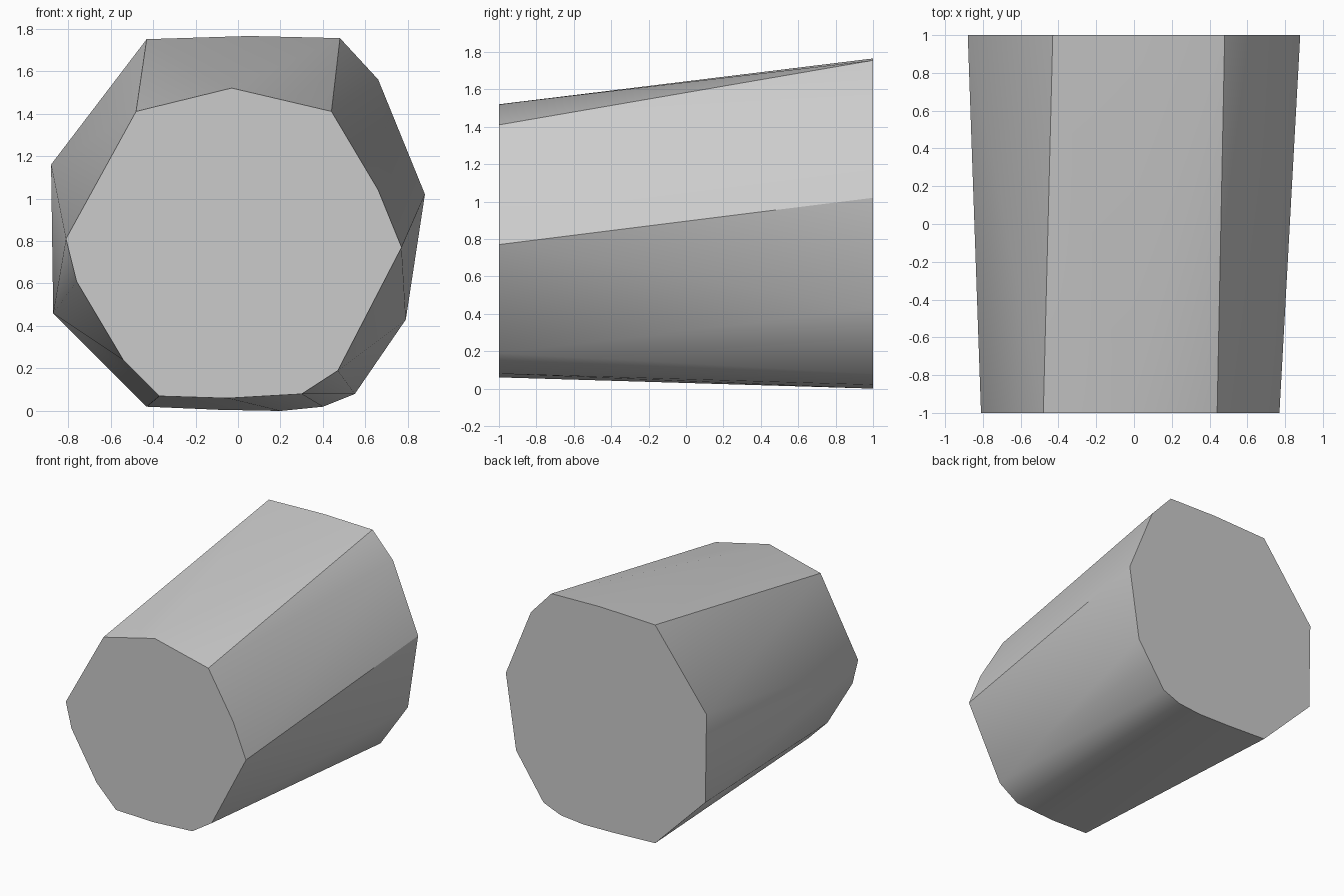
import bpy
import bmesh
from math import radians

cube = bpy.data.objects.get("Cube")
if cube:
    bpy.data.objects.remove(cube, do_unlink=True)

# Plain grey material
grey = bpy.data.materials.new("plain grey")
grey.use_nodes = True
colour = (0.6, 0.6, 0.6, 1)
grey.diffuse_color = colour
grey.node_tree.nodes["Principled BSDF"].inputs["Base Color"].default_value = colour

# End outlines as (x, z), clockwise from the top
front_outline = [(-0.03, 1.52), (0.44, 1.41), (0.66, 1.04), (0.77, 0.77),
                 (0.47, 0.19), (0.30, 0.08), (-0.05, 0.06), (-0.37, 0.07),
                 (-0.54, 0.24), (-0.76, 0.61), (-0.81, 0.81), (-0.48, 1.41)]
back_outline = [(0.05, 1.765), (0.48, 1.755), (0.66, 1.56), (0.88, 1.02),
                (0.79, 0.43), (0.55, 0.08), (0.40, 0.02), (0.20, 0.0),
                (-0.08, 0.005), (-0.43, 0.02), (-0.87, 0.46), (-0.88, 1.16),
                (-0.43, 1.75)]

# Tapered block: the hull stretched between the two end outlines
bm = bmesh.new()
for y, outline in ((-1, front_outline), (1, back_outline)):
    for x, z in outline:
        bm.verts.new((x, y, z))
bmesh.ops.convex_hull(bm, input=bm.verts[:])
bmesh.ops.dissolve_limit(bm, angle_limit=radians(0.5),
                         verts=bm.verts[:], edges=bm.edges[:])
bmesh.ops.recalc_face_normals(bm, faces=bm.faces[:])

mesh = bpy.data.meshes.new("tapered_block")
bm.to_mesh(mesh)
bm.free()
mesh.materials.append(grey)
block = bpy.data.objects.new("tapered_block", mesh)
bpy.context.collection.objects.link(block)

# Soft sides with crisp ends and corners
bpy.context.view_layer.objects.active = block
block.select_set(True)
bpy.ops.object.shade_smooth_by_angle(angle=radians(30))
